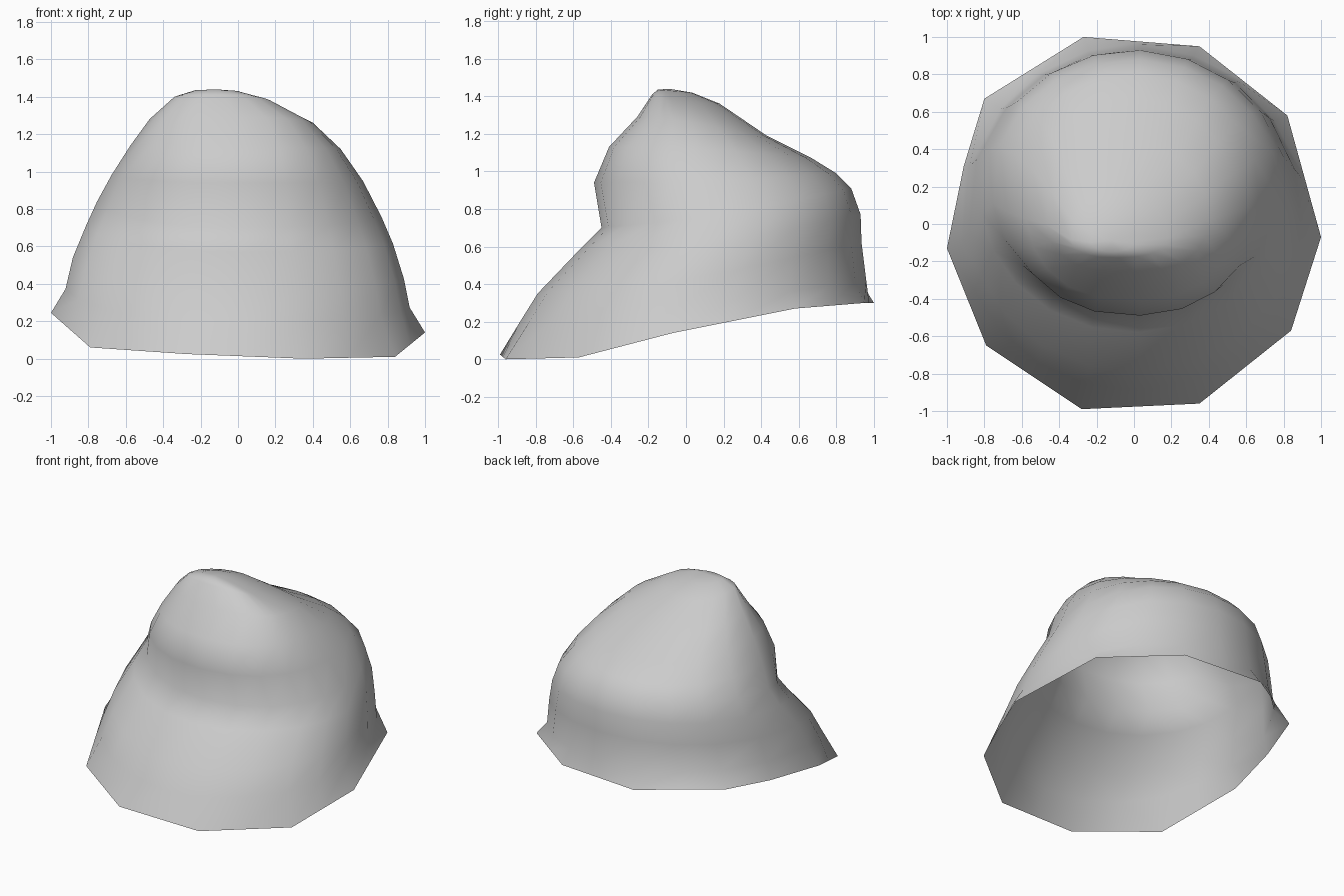
import bpy, bmesh
from math import atan2, sin, cos

if "Cube" in bpy.data.objects:
    bpy.data.objects.remove(bpy.data.objects["Cube"])

# Uneven ten-sided open hem
corners = [(1, -.07, .14), (.82, .58, .27), (.35, .95, .30), (-.27, 1, .30),
           (-.80, .67, .32), (-1, -.13, .245), (-.79, -.65, .06),
           (-.28, -.99, .025), (.35, -.96, 0), (.84, -.57, .01)]
hem = []
for i, a in enumerate(corners):
    b = corners[(i + 1) % len(corners)]
    hem += [a, tuple((p + q) / 2 for p, q in zip(a, b))]
hem[9] = (-.91, .31, .28)
angles = [atan2(p[1], p[0]) for p in hem]

# Rings: front y,z / right x,z / left x,z / back y,z / centre x,y / front squareness
rings = [
    (-.89, .19,  .92, .28, -.93, .40, .96, .42,   0, .00, 1),
    (-.79, .35,  .89, .43, -.89, .57, .935, .62,  0, .06, 1),
    (-.58, .57,  .83, .62, -.82, .73, .93, .77,   0, .15, 1),
    (-.45, .70,  .77, .76, -.76, .86, .88, .91,   0, .20, .95),
    (-.49, .94,  .67, .95, -.68, .99, .80, .99,   0, .17, .9),
    (-.41, 1.13, .55, 1.12, -.58, 1.14, .67, 1.07, 0, .12, .85),
    (-.26, 1.29, .40, 1.26, -.475, 1.28, .43, 1.19, -.03, .06, .8),
    (-.18, 1.41, .18, 1.37, -.34, 1.40, .18, 1.36, -.1, -.06, .8),
    (-.15, 1.435, .0, 1.43, -.23, 1.435, .03, 1.42, -.12, -.09, 1),
]


def ring_point(ring, t):
    fy, fz, rx, rz, lx, lz, by, bz, cx, cy, power = ring
    c, s = cos(t), sin(t)
    if s > 0:
        power = 1
    side_x, side_z = (rx, rz) if c > 0 else (lx, lz)
    end_y, end_z = (by, bz) if s > 0 else (fy, fz)
    u, v = abs(c) ** power, abs(s) ** power
    return (cx + (side_x - cx) * u, cy + (end_y - cy) * v,
            side_z + (end_z - side_z) * abs(s))


# Loft the rings into an open shell closed at the peak
bm = bmesh.new()
loops = [[bm.verts.new(p) for p in hem]]
loops += [[bm.verts.new(ring_point(r, t)) for t in angles] for r in rings]
n = len(angles)
for low, high in zip(loops, loops[1:]):
    for i in range(n):
        j = (i + 1) % n
        bm.faces.new((low[i], low[j], high[j], high[i]))
peak = bm.verts.new((-.12, -.09, 1.44))
for i in range(n):
    bm.faces.new((loops[-1][i], loops[-1][(i + 1) % n], peak))
for f in bm.faces:
    f.smooth = True

mesh = bpy.data.meshes.new("draped_hood")
bm.to_mesh(mesh)
bm.free()
bpy.context.collection.objects.link(bpy.data.objects.new("draped_hood", mesh))
